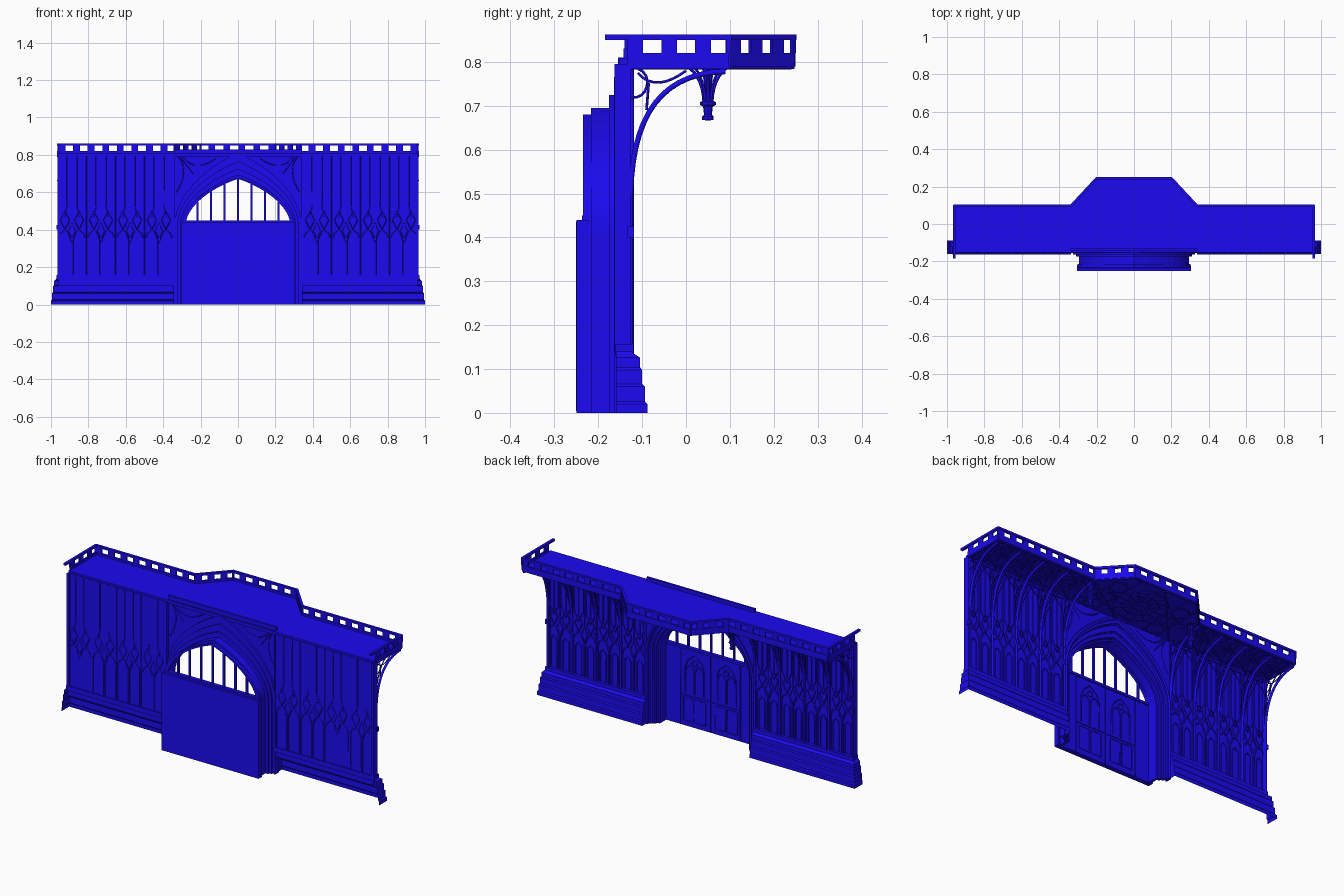
import bpy, bmesh, math
from mathutils import Vector

if "Cube" in bpy.data.objects:
    bpy.data.objects.remove(bpy.data.objects["Cube"])

blue = bpy.data.materials.new("blue")
blue.diffuse_color = (0.011, 0.003, 0.87, 1)
blue.use_nodes = True
blue.node_tree.nodes["Principled BSDF"].inputs["Base Color"].default_value = blue.diffuse_color


def add(name, ob_data):
    ob = bpy.data.objects.new(name, ob_data)
    bpy.context.collection.objects.link(ob)
    ob_data.materials.append(blue)
    return ob


def finish(name, bm):
    bmesh.ops.recalc_face_normals(bm, faces=bm.faces)
    me = bpy.data.meshes.new(name)
    bm.to_mesh(me)
    bm.free()
    return add(name, me)


def prism(bm, ring_a, ring_b):
    a = [bm.verts.new(p) for p in ring_a]
    b = [bm.verts.new(p) for p in ring_b]
    n = len(a)
    bm.faces.new(a)
    bm.faces.new(b[::-1])
    for i in range(n):
        bm.faces.new((a[i], b[i], b[(i + 1) % n], a[(i + 1) % n]))


def boxes(name, items):
    bm = bmesh.new()
    for x0, x1, y0, y1, z0, z1 in items:
        sq = [(x0, y0), (x1, y0), (x1, y1), (x0, y1)]
        prism(bm, [(x, y, z0) for x, y in sq], [(x, y, z1) for x, y in sq])
    return finish(name, bm)


def ribs(name, paths, r, sides=0):
    cu = bpy.data.curves.new(name, 'CURVE')
    cu.dimensions = '3D'
    cu.bevel_depth, cu.bevel_resolution, cu.use_fill_caps = r, sides, True
    for path in paths:
        sp = cu.splines.new('POLY')
        sp.points.add(len(path) - 1)
        for pt, co in zip(sp.points, path):
            pt.co = (*co, 1)
    ob = add(name, cu)
    bpy.ops.object.select_all(action='DESELECT')
    ob.select_set(True)
    bpy.context.view_layer.objects.active = ob
    bpy.ops.object.convert(target='MESH')


def bez(p, n=12):
    out = []
    for i in range(n + 1):
        t = i / n
        k = [(1 - t)**3, 3 * t * (1 - t)**2, 3 * t * t * (1 - t), t**3]
        out.append(tuple(sum(k[j] * p[j][c] for j in range(4)) for c in range(len(p[0]))))
    return out


def circle(c, r, u, v, n=16):
    c, u, v = Vector(c), Vector(u), Vector(v)
    return [c + r * (math.cos(t * math.tau / n) * u + math.sin(t * math.tau / n) * v) for t in range(n + 1)]


def half_arch(w, a, s=0.42):
    h = a - s
    return bez([(w, s), (w, s + .4 * h), (.54 * w, s + .8 * h), (0, a)])


def arch(w, a):
    h = [(w, 0)] + half_arch(w, a)
    return h + [(-x, z) for x, z in h[-2::-1]]


def band(name, inner, outer, y0, y1):
    bm = bmesh.new()
    rows = [[bm.verts.new((x, y, z)) for x, z in line]
            for line, y in ((inner, y0), (outer, y0), (outer, y1), (inner, y1))]
    n = len(inner)
    for k in range(4):
        a, b = rows[k], rows[(k + 1) % 4]
        for i in range(n - 1):
            bm.faces.new((a[i], a[i + 1], b[i + 1], b[i]))
    for i in (0, n - 1):
        bm.faces.new([r[i] for r in rows])
    return finish(name, bm)


def lancet(x, w, z0, z1, y):
    s = z1 - 1.3 * w
    return [(x - w, y, z0), (x - w, y, s), (x - .7 * w, y, s + .75 * w), (x, y, z1),
            (x + .7 * w, y, s + .75 * w), (x + w, y, s), (x + w, y, z0)]


# nested portal arches, stepping forward to the door
steps = [(.28, .68), (.295, .695), (.31, .725), (.325, .765), (.34, .81)]
depths = [(-.217, -.165), (-.175, -.15), (-.164, -.14), (-.155, -.125)]
for i, (y0, y1) in enumerate(depths):
    band(f"portal_arch_{i}", arch(*steps[i]), arch(*steps[i + 1]), y0, y1)
band("window_frame", arch(.28, .672), arch(.303, .68), -.235, -.215)
ribs("portal_mouldings", [[(x, y, z) for x, z in arch(w, a)] for w, a, y in
     ((.295, .695, -.166), (.31, .725, -.151), (.325, .765, -.138), (.333, .79, -.124))], .006, 1)

# central wall above the portal
top = arch(.34, .81)[1:-1]
band("central_wall", top, [(x, .83) for x, z in top], -.142, -.13)

# door and the window bars
head = half_arch(.28, .675)
bars = []
for i in range(-3, 4):
    x = i * .072
    z = next(b[1] + (a[1] - b[1]) * (abs(x) - b[0]) / (a[0] - b[0])
             for a, b in zip(head, head[1:]) if b[0] <= abs(x) <= a[0])
    bars.append((x - .005, x + .005, -.233, -.222, .44, z))
boxes("window_bars", bars)
boxes("door", [(-.305, .305, -.25, -.222, 0, .44), (-.3, .3, -.237, -.214, .437, .45)])
door = []
for c in (-.1, .1):
    door += [lancet(c, .06, .19, .41, -.22), lancet(c - .03, .026, .19, .35, -.22),
             lancet(c + .03, .026, .19, .35, -.22), circle((c, -.22, .365), .016, (1, 0, 0), (0, 0, 1), 10)]
    for a, b in ((c - .07, c - .005), (c + .005, c + .07)):
        door.append([(a, -.22, .03), (a, -.22, .16), (b, -.22, .16), (b, -.22, .03), (a, -.22, .03)])
    door.append([(c - .09, -.22, .175), (c + .09, -.22, .175)])
door += [[(x, -.22, .004), (x, -.22, .44)] for x in (-.19, 0, .19)]
ribs("door_tracery", door, .003)
ribs("door_joints", [[(x, -.2495, .004), (x, -.2495, .436)] for x in (-.19, .19)], .001)

# side walls with end posts and string course
bays = [.345 + .155 * i for i in range(5)]
walls, courses = [], []
for s in (1, -1):
    walls += [(s * .338, s * .96, -.155, -.138, .1, .797), (s * .95, s * .966, -.163, -.125, .14, .795),
              (s * .338, s * .345, -.16, -.125, 0, .795)]
    courses += [(s * .338, s * .97, -.162, -.12, .13, .157), (s * .338, s * .966, -.15, -.128, .78, .795)]
boxes("side_walls", walls)
boxes("string_courses", courses)

# blind tracery: fine on the front face, fuller on the back face
for label, y, r in (("front", -.156, .0022), ("back", -.135, .0035)):
    lines = []
    for s in (1, -1):
        for b in bays[:-1]:
            c = s * (b + .0775)
            for d in (-.0375, .0375):
                lines += [lancet(c + d, .033, .157, .4, y),
                          [(c + d, y, .4), (c + d - .024, y, .45), (c + d, y, .5),
                           (c + d + .024, y, .45), (c + d, y, .4)]]
                if label == "back":
                    lines += [lancet(c + d, .019, .157, .34, y), [(c + d, y, .5), (c + d, y, .795)]]
                    lines.append([(c + d - .03, y, .79), (c + d - .03, y, .52), (c + d, y, .46),
                                  (c + d + .03, y, .52), (c + d + .03, y, .79)])
                else:
                    e = math.copysign(.026, d)
                    lines.append([(c + d, y, .47), (c + e, y, .53), (c + e, y, .795)])
            lines += [[(c, y, .33), (c - .022, y, .385), (c, y, .44), (c + .022, y, .385), (c, y, .33)]]
            if label == "back":
                lines.append([(c, y, .44), (c, y, .795)])
        lines += [[(s * b, y, .15), (s * b, y, .795)] for b in bays[1:-1]]
        # spandrel tracery beside the portal
        v = -.142 if label == "front" else -.13
        lines += [bez([(s * .33, v, .6), (s * .29, v, .66), (s * .27, v, .74), (s * .32, v, .79)], 8),
                  bez([(s * .12, v, .78), (s * .2, v, .72), (s * .27, v, .74), (s * .3, v, .8)], 8),
                  [(s * .31, v, .79), (s * .24, v, .7)]]
    ribs(label + "_blind_tracery", lines, r)

# hollow stepped plinth wrapping each outer end
bm = bmesh.new()
prof = [(.035, 0), (.035, .02), (.029, .026), (.029, .06), (.023, .066), (.023, .098),
        (.018, .104), (.018, .126), (-.01, .145), (-.037, .157)]
for s in (1, -1):
    rows = []
    for d, z in prof:
        e = max(d, 0)
        pts = [(.965 + e, -.16), (.965 + e, -.123 + d), (.338, -.123 + d), (.338, -.16)]
        rows.append([bm.verts.new((s * x, y, z)) for x, y in pts])
    for a, b in zip(rows, rows[1:]):
        for i in range(3):
            bm.faces.new((a[i], a[i + 1], b[i + 1], b[i]))
bmesh.ops.remove_doubles(bm, verts=bm.verts, dist=1e-5)
finish("plinth", bm)

# canopy slab
plan = [(-.96, -.152), (.96, -.152), (.96, .095), (.335, .095), (.2, .245),
        (-.2, .245), (-.335, .095), (-.96, .095)]
bm = bmesh.new()
prism(bm, [(x, y, .79) for x, y in plan], [(x, y, .808) for x, y in plan])
finish("canopy_slab", bm)

# pierced parapet around the canopy edge
bm = bmesh.new()


def beam(p, q, w, z0, z1):
    p, q = Vector(p), Vector(q)
    d = (q - p).normalized()
    n = Vector((-d.y, d.x)) * w / 2
    ring = [p + n, q + n, q - n, p - n]
    prism(bm, [(*v, z0) for v in ring], [(*v, z1) for v in ring])


edge = [(.961, -.135), (.961, .097), (.337, .097), (.2, .244), (-.2, .244),
        (-.337, .097), (-.961, .097), (-.961, -.135)]
for p, q in zip(edge, edge[1:]):
    p, q = Vector(p), Vector(q)
    L = (q - p).length
    d = (q - p) / L
    beam(p, q, .012, .79, .82)
    beam(p, q, .006, .784, .79)
    a = p - d * (.05 if p.y < 0 else .004)
    b = q + d * (.05 if q.y < 0 else .004)
    beam(a, b, .014, .85, .862)
    n = round(L / .077)
    for i in range(n):
        m = p + d * (L * (i + (.25 if p.x > 0 else .75)) / n)
        beam(m - d * .018, m + d * .018, .008, .82, .85)
    beam(q - d * .005, q + d * .005, .01, .82, .85)
finish("parapet", bm)

# wall shafts carrying curved brackets
curve = bez([(-.126, .5), (-.122, .68), (-.055, .775), (.09, .778)], 14)
shafts, brackets, fine = [], [], []
for s in (1, -1):
    for b in bays:
        x = s * min(b, .957)
        shafts.append([(x, -.126, .14), (x, -.126, .5)])
        brackets.append([(x, y, z) for y, z in curve])
        fine += [bez([(x, -.125, .72), (x, -.09, .71), (x, -.07, .77), (x, -.11, .785)], 8),
                 bez([(x, -.11, .775), (x, -.08, .74), (x, -.04, .75), (x, .0, .78)], 8),
                 [(x, -.09, .69), (x, -.085, .752)]]
        # fanning vault ribs toward the neighbouring bays
        for k in (-1, 1):
            if .34 < b + k * .07 < .97:
                for f in (.035, .0775):
                    fine.append([(x + s * k * f * i / 14, y, z + .004 * i / 14)
                                 for i, (y, z) in enumerate(curve)])
    for b in bays[:-1]:
        c = s * (b + .0775)
        fine.append([(c - .0775, -.13, .66), (c - .06, -.13, .73), (c, -.13, .785),
                     (c + .06, -.13, .73), (c + .0775, -.13, .66)])
        for y in (-.06, .045):
            fine += [circle((c, y, .787), .045, (1, 0, 0), (0, 1, 0)),
                     circle((c, y, .787), .02, (1, 0, 0), (0, 1, 0), 8)]
        fine += [[(c - .075, y0, .787), (c + .075, y1, .787)] for y0, y1 in
                 ((-.11, -.01), (-.01, -.11), (-.01, .09), (.09, -.01), (-.01, -.01))]
ribs("wall_shafts", shafts, .006, 1)
ribs("brackets", brackets, .007, 1)
boxes("shaft_knops", [(s * x - .006, s * x + .006, -.134, -.118, .4, .425)
                      for s in (1, -1) for x in bays])

# central vault: rosette and crossing ribs under the projecting bay
for r in (.04, .09, .14):
    fine.append(circle((0, .05, .786), r, (1, 0, 0), (0, 1, 0), 24))
for i in range(16):
    c, s = math.cos(i * math.tau / 16), math.sin(i * math.tau / 16)
    fine.append([(c * .04, .05 + s * .04, .786), (c * .14, .05 + s * .14, .786)])
for s in (1, -1):
    for y in (-.08, .02, .12):
        fine.append(circle((s * .2, y, .786), .045, (1, 0, 0), (0, 1, 0)))
    fine += [[(s * .25, -.13, .786), (s * .25, .18, .786)], [(s * .15, -.13, .786), (s * .15, .24, .786)],
             [(s * .335, .09, .786), (0, -.13, .786)], [(s * .335, -.13, .786), (0, .24, .786)],
             [(0, .05, .786), (s * .335, .05, .786)]]
ribs("vault_ribs", fine, .003)

# hanging pendants with fan ribs at the bay corners
bm = bmesh.new()
fan = []
for s in (1, -1):
    rows = []
    for r, z in ((.001, .666), (.013, .668), (.013, .675), (.009, .68), (.011, .698),
                 (.018, .702), (.018, .708), (.01, .712), (.008, .74), (.014, .79)):
        rows.append([bm.verts.new((s * .325 + r * math.cos(k * math.tau / 8),
                                   .05 + r * math.sin(k * math.tau / 8), z)) for k in range(8)])
    for a, b in zip(rows, rows[1:]):
        for k in range(8):
            bm.faces.new((a[k], a[(k + 1) % 8], b[(k + 1) % 8], b[k]))
    for k in range(8):
        c, n = math.cos(k * math.tau / 8), math.sin(k * math.tau / 8)
        fan.append([(s * .325 + r * c, .05 + r * n, z) for r, z in
                    bez([(.009, .708), (.011, .745), (.022, .77), (.042, .786)], 6)])
finish("pendants", bm)
ribs("pendant_fans", fan, .0035)
